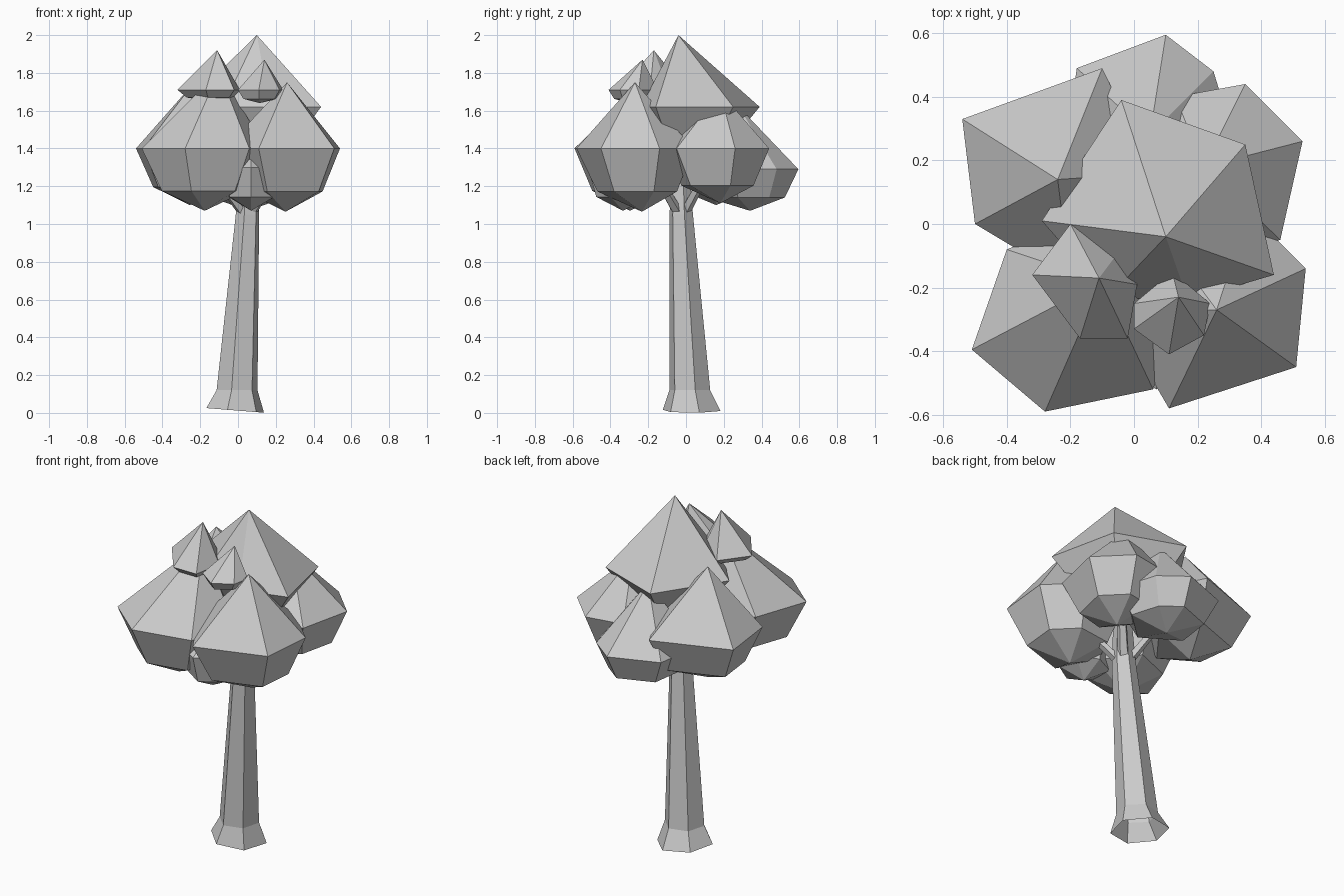
import bpy, bmesh, math
from mathutils import Vector

if "Cube" in bpy.data.objects:
    bpy.data.objects.remove(bpy.data.objects["Cube"])

grey = bpy.data.materials.new("plain_grey")
grey.diffuse_color = (0.6, 0.6, 0.6, 1)
grey.use_nodes = True
grey.node_tree.nodes["Principled BSDF"].inputs["Base Color"].default_value = grey.diffuse_color


def ring(bm, c, r, n, phase):
    return [bm.verts.new((c[0] + r * math.cos(math.radians(phase) + i * math.tau / n),
                          c[1] + r * math.sin(math.radians(phase) + i * math.tau / n), c[2]))
            for i in range(n)]


def skin(bm, rings):
    for a, b in zip(rings, rings[1:]):
        for i in range(len(a)):
            j = (i + 1) % len(a)
            bm.faces.new((a[i], a[j], b[j], b[i]))


def fan(bm, loop, tip):
    t = bm.verts.new(tip)
    for i in range(len(loop)):
        bm.faces.new((loop[i], loop[(i + 1) % len(loop)], t))


def finish(bm, name):
    bmesh.ops.recalc_face_normals(bm, faces=bm.faces)
    me = bpy.data.meshes.new(name)
    bm.to_mesh(me)
    bm.free()
    me.materials.append(grey)
    ob = bpy.data.objects.new(name, me)
    bpy.context.collection.objects.link(ob)


def clump(name, apex, z, drop, outline, squeeze=0.68):
    """Faceted leaf clump: pointed cap, wide ring at z, narrower ring, blunt tip below."""
    bm = bmesh.new()
    cx = sum(p[0] for p in outline) / len(outline)
    cy = sum(p[1] for p in outline) / len(outline)
    low = [bm.verts.new((cx + (x - cx) * squeeze, cy + (y - cy) * squeeze, z - drop * 0.68))
           for x, y in outline]
    wide = [bm.verts.new((x, y, z)) for x, y in outline]
    skin(bm, [low, wide])
    fan(bm, wide, apex)
    fan(bm, low, (cx, cy, z - drop))
    finish(bm, name)


# Large lower clumps
clump("leaves_front_left", (-.10, -.18, 1.81), 1.40, .33,
      [(-.51, -.395), (-.28, -.59), (.06, -.52), (.15, -.25), (-.08, .05), (-.40, -.08)])
clump("leaves_front_right", (.26, -.27, 1.75), 1.40, .335,
      [(.54, -.14), (.51, -.45), (.11, -.58), (-.07, -.27), (.06, .0), (.36, .04)])
clump("leaves_back_left", (-.24, .14, 1.74), 1.40, .30,
      [(-.54, .33), (-.10, .49), (.06, .16), (-.20, -.18), (-.50, .0)])
clump("leaves_back_right", (.22, .18, 1.70), 1.40, .29,
      [(.35, .44), (.53, .26), (.46, -.05), (.20, -.12), (-.04, .16), (.13, .40)])
clump("leaves_back", (.05, .28, 1.62), 1.29, .22,
      [(.10, .595), (.25, .48), (.32, .25), (.07, .02), (-.22, .20), (-.18, .49)], .72)
clump("leaves_front_low", (.07, -.33, 1.42), 1.30, .23,
      [(.07, -.52), (.23, -.42), (.22, -.24), (.07, -.16), (-.09, -.24), (-.08, -.42)], .76)

# Upper clumps
clump("leaves_top", (.10, -.04, 2.0), 1.62, .22,
      [(-.04, .39), (.35, .25), (.44, -.16), (.17, -.24), (-.08, -.23), (-.29, .01)])
clump("leaves_upper_left", (-.11, -.17, 1.92), 1.71, .06,
      [(-.20, .0), (-.32, -.16), (-.17, -.36), (-.02, -.36), (.01, -.19), (-.05, -.09)], .75)
clump("leaves_upper_right", (.14, -.23, 1.87), 1.71, .07,
      [(.0, -.25), (.0, -.33), (.11, -.41), (.22, -.35), (.24, -.25), (.12, -.15)], .75)

# Trunk: six sides, flared foot open below, leaning slightly
bm = bmesh.new()
levels = [((-.015, .03, .012), .158), ((-.005, .02, .12), .112),
          ((.05, -.025, 1.05), .064), ((.055, -.03, 1.30), .05)]
rings = [ring(bm, c, r, 6, 15) for c, r in levels]
for v in rings[0]:
    v.co.z = max(0, .012 - v.co.x * .08)
skin(bm, rings)
finish(bm, "trunk")

# Short branches running into the clumps
for k, end in enumerate([(-.12, -.13, 1.26), (.2, -.16, 1.26), (.17, .1, 1.26), (-.08, .08, 1.26)]):
    bm = bmesh.new()
    a, b = Vector((.05, -.025, 1.03)), Vector(end)
    skin(bm, [ring(bm, a, .035, 5, 20), ring(bm, b, .025, 5, 20)])
    finish(bm, "branch_%d" % (k + 1))
